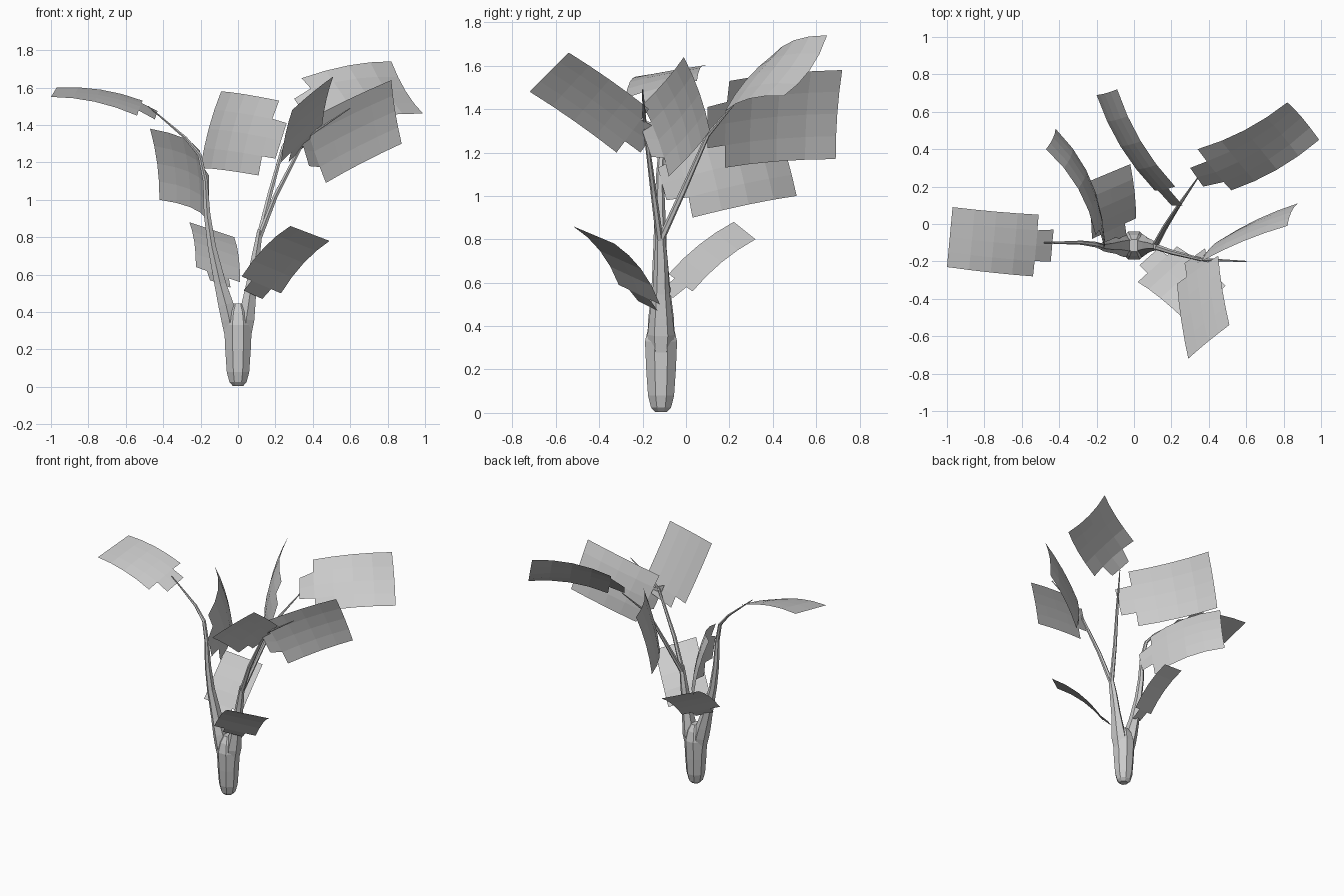
import bpy, bmesh, math
from mathutils import Vector

if "Cube" in bpy.data.objects:
    bpy.data.objects.remove(bpy.data.objects["Cube"])

grey = bpy.data.materials.new("plain grey")
grey.diffuse_color = (0.6, 0.6, 0.6, 1)
grey.use_nodes = True
grey.node_tree.nodes["Principled BSDF"].inputs["Base Color"].default_value = grey.diffuse_color


def finish(name, bm):
    mesh = bpy.data.meshes.new(name)
    bm.to_mesh(mesh)
    bm.free()
    mesh.materials.append(grey)
    obj = bpy.data.objects.new(name, mesh)
    bpy.context.collection.objects.link(obj)
    return obj


# Lofted stem: each path point is (x, y, z, radius), rings follow the path
def stem(name, path, sides, y_scale=1.0):
    bm = bmesh.new()
    pts = [Vector(p[:3]) for p in path]
    rings = []
    for i, p in enumerate(pts):
        tangent = (pts[min(i + 1, len(pts) - 1)] - pts[max(i - 1, 0)]).normalized()
        u = Vector((0, 1, 0)).cross(tangent).normalized()
        v = tangent.cross(u)
        r = path[i][3]
        rings.append([bm.verts.new(p + u * r * math.cos(a) + v * r * y_scale * math.sin(a))
                      for a in (2 * math.pi * (k + 0.5) / sides for k in range(sides))])
    for a, b in zip(rings, rings[1:]):
        for k in range(sides):
            n = (k + 1) % sides
            bm.faces.new((a[k], a[n], b[n], b[k]))
    bm.faces.new(rings[0][::-1])
    bm.faces.new(rings[-1])
    return finish(name, bm)


# Curved leaf card: a grid between four corners plus a narrower tab at the base
def leaf(name, tip_a, tip_b, base_a, base_b, tab_a, tab_b, bow=0.035, cup=0.015, base_cup=None):
    ta, tb, ba, bb, sa, sb = map(Vector, (tip_a, tip_b, base_a, base_b, tab_a, tab_b))
    base_cup = cup if base_cup is None else base_cup
    normal = ((ta + tb) - (ba + bb)).cross(tb - ta).normalized()
    if normal.z < 0:
        normal.negate()
    rows, cols = 4, 4
    bm = bmesh.new()
    grid = []
    for i in range(rows + 1):
        s = i / rows
        line = []
        for j in range(cols + 1):
            t = j / cols
            p = ba.lerp(ta, s).lerp(bb.lerp(tb, s), t)
            bend = base_cup + (cup - base_cup) * s
            p += normal * (bow * 4 * s * (1 - s) + bend * 4 * t * (1 - t))
            line.append(bm.verts.new(p))
        grid.append(line)
    for a, b in zip(grid, grid[1:]):
        for j in range(cols):
            bm.faces.new((a[j], a[j + 1], b[j + 1], b[j]))
    # Tab spans the two middle columns
    tab = [bm.verts.new(sa.lerp(sb, k / 2)) for k in range(3)]
    for k in range(2):
        bm.faces.new((tab[k], tab[k + 1], grid[0][k + 2], grid[0][k + 1]))
    return finish(name, bm)


# Trunk and forked branches
stem("trunk", [(0, -.115, .005, .03), (0, -.115, .025, .05), (0, -.115, .08, .065),
               (0, -.115, .2, .074), (0, -.115, .33, .08), (0, -.115, .4, .062),
               (0, -.115, .445, .035)], 8)
stem("left_branch", [(-.035, -.115, .27, .04), (-.046, -.115, .36, .05), (-.065, -.115, .44, .047),
                     (-.095, -.115, .55, .036), (-.14, -.12, .75, .025), (-.165, -.12, .92, .02),
                     (-.175, -.12, 1.1, .014), (-.205, -.11, 1.24, .012), (-.28, -.1, 1.33, .009),
                     (-.48, -.1, 1.5, .003)], 6, 1.25)
stem("right_branch", [(.035, -.115, .27, .04), (.044, -.115, .36, .05), (.056, -.115, .44, .043),
                      (.072, -.115, .55, .032), (.095, -.115, .7, .025), (.118, -.12, .84, .016)], 6, 1.25)
stem("right_front_branch", [(.11, -.12, .79, .017), (.2, -.15, 1.02, .014),
                            (.36, -.19, 1.33, .009), (.6, -.2, 1.49, .003)], 6)
stem("right_back_branch", [(.11, -.12, .79, .017), (.17, -.01, 1.03, .014),
                           (.24, .1, 1.28, .01), (.35, .26, 1.47, .003)], 6)

# Leaves
leaf("left_leaf", (-.97, .09, 1.6), (-1, -.23, 1.55), (-.51, .05, 1.53), (-.54, -.28, 1.45),
     (-.43, -.03, 1.475), (-.445, -.2, 1.43), .025, .0, .01)
leaf("left_back_leaf", (-.47, .4, 1.38), (-.42, .51, 1.0), (-.205, -.06, 1.265), (-.17, .03, .9),
     (-.155, -.13, 1.13), (-.155, -.09, .98), .045, .015)
leaf("back_leaf", (-.09, .72, 1.58), (-.2, .69, 1.17), (.22, .2, 1.53), (.11, .18, 1.13),
     (.26, .1, 1.41), (.2, .1, 1.22))
leaf("right_back_leaf", (.82, .65, 1.74), (.99, .45, 1.46), (.34, .4, 1.65), (.52, .18, 1.39),
     (.3, .3, 1.54), (.37, .2, 1.44), .035, -.03, .02)
leaf("right_leaf", (.82, -.01, 1.64), (.875, .11, 1.3), (.36, -.2, 1.42), (.47, -.08, 1.09),
     (.33, -.22, 1.35), (.38, -.16, 1.18), .015)
leaf("right_front_leaf", (.51, -.54, 1.66), (.29, -.72, 1.48), (.45, -.17, 1.4), (.23, -.32, 1.2),
     (.38, -.13, 1.31), (.27, -.21, 1.2), .01, .005)
leaf("low_front_leaf", (.28, -.52, .86), (.49, -.33, .78), (.02, -.31, .59), (.23, -.12, .5),
     (.03, -.22, .515), (.13, -.13, .47), .03, .0)
leaf("low_back_leaf", (-.26, .22, .88), (-.02, .32, .8), (-.225, -.08, .64), (.01, .03, .56),
     (-.15, -.11, .57), (-.04, -.06, .53), .02, .0)
